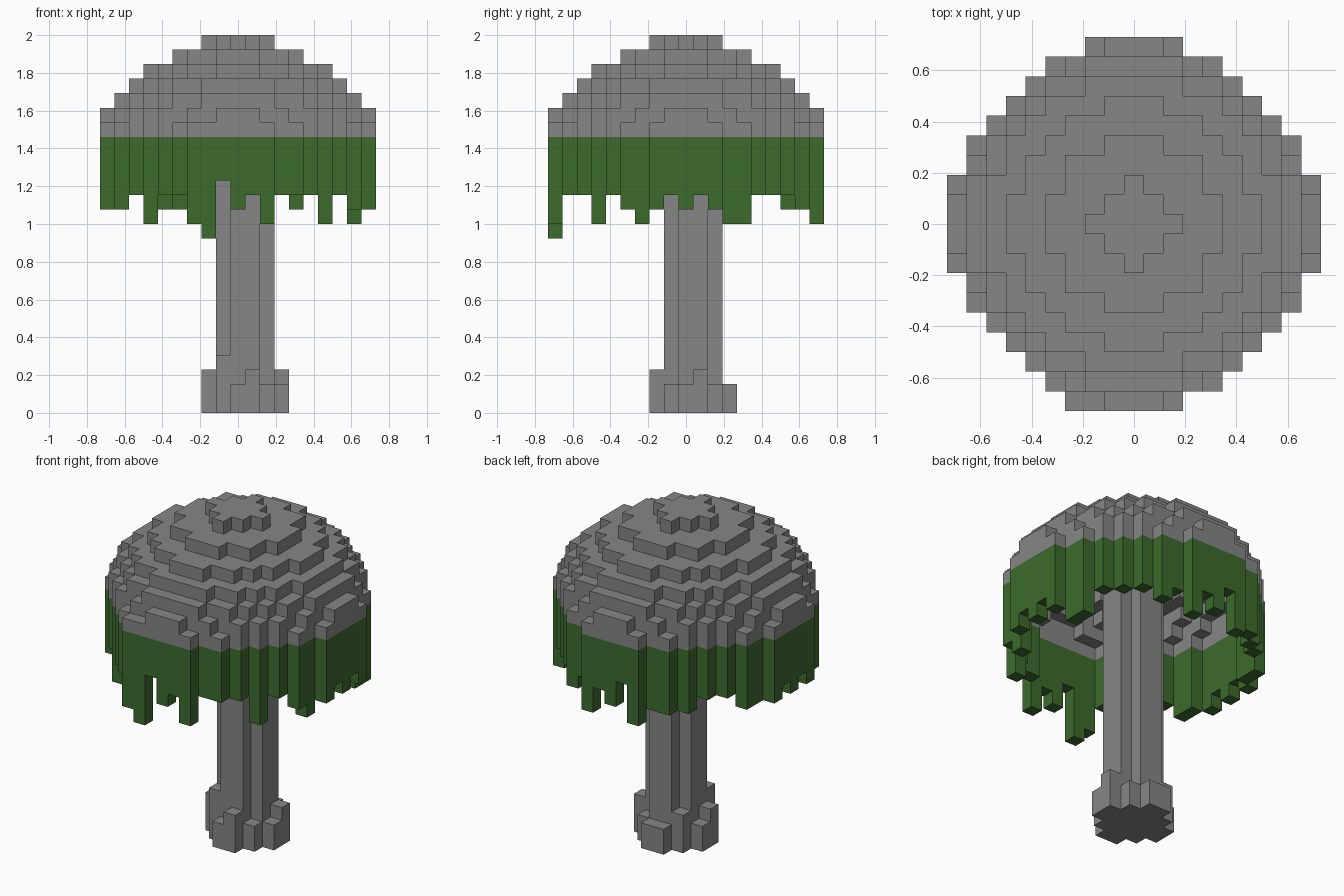
import bpy
import bmesh
from mathutils import Vector

cube = bpy.data.objects.get("Cube")
if cube:
    bpy.data.objects.remove(cube, do_unlink=True)

V = 2 / 26  # block size


def material(name, rgb):
    m = bpy.data.materials.new(name)
    m.use_nodes = True
    colour = (*rgb, 1)
    m.diffuse_color = colour
    m.node_tree.nodes["Principled BSDF"].inputs["Base Color"].default_value = colour
    return m


grey = material("grey", (0.24, 0.24, 0.24))
green = material("moss green", (0.045, 0.145, 0.026))


def disc(rows):
    """Stepped disc from the half-width of each row, counted from the middle."""
    return {(x, y) for y in range(1 - len(rows), len(rows))
            for x in range(-rows[abs(y)], rows[abs(y)] + 1)}


def sides(x, y):
    return [(x + 1, y), (x - 1, y), (x, y + 1), (x, y - 1)]


# Dome: stepped discs, hollowed to a one-block shell
RIM = 19
discs = [disc(rows) for rows in (
    [9, 9, 9, 8, 8, 7, 6, 5, 4, 2],
    [9, 9, 8, 8, 7, 7, 6, 5, 3, 1],
    [8, 8, 8, 7, 7, 6, 5, 4, 2],
    [7, 7, 7, 6, 6, 5, 4, 2],
    [6, 6, 5, 5, 4, 3, 1],
    [4, 4, 3, 3, 1],
    [2, 1, 0])]
discs[0].add((-3, -9))
dome = set()
for i, layer in enumerate(discs):
    above = discs[i + 1] if i + 1 < len(discs) else set()
    for c in layer:
        if c not in above or any(n not in layer for n in sides(*c)):
            dome.add((*c, RIM + i))

# Hanging fringe: lowest block by column across and by column deep
across = [13, 14, 15, 13, 14, 13, 13, 12, 16, 14, 15, 13, 15, 14, 15, 13, 15, 13, 14]
deep = [12, 15, 15, 13, 15, 14, 13, 14, 15, 14, 15, 14, 13, 13, 15, 15, 14, 14, 13]
fringe = set()
for x, y in discs[0]:
    if any(n not in discs[0] for n in sides(x, y)):
        low = max(across[x + 9], deep[y + 9])
        fringe |= {(x, y, z) for z in range(low, RIM)}

# Stem: four by four post without its corners
span = range(-1, 3)
ends = (-1, 2)
stem = {(x, y, z) for x in span for y in span for z in range(RIM + 6)
        if not (x in ends and y in ends)}

# Foot: short uneven columns around the stem
foot_heights = {
    (-1, -1): 4, (2, -1): 2, (-1, 2): 3, (2, 2): 2,
    (0, -2): 2, (1, -2): 3, (0, 3): 2, (1, 3): 2,
    (-2, 0): 3, (-2, 1): 2, (3, 0): 2, (3, 1): 3}
foot = {(*c, z) for c, h in foot_heights.items() for z in range(h)}

solid = dome | fringe | stem | foot


def build(name, cells, mat):
    """Outer skin of a set of blocks, with flat regions merged."""
    bm = bmesh.new()
    for cell in sorted(cells):
        centre = Vector(cell) + Vector((0, 0, 0.5))
        for axis in range(3):
            for sign in (-1, 1):
                n = Vector((0, 0, 0))
                n[axis] = sign
                if tuple(int(a + b) for a, b in zip(cell, n)) in solid:
                    continue
                u = Vector((0, 0, 0))
                u[(axis + 1) % 3] = 0.5
                w = n.cross(u)
                mid = centre + n * 0.5
                corners = (mid - u - w, mid + u - w, mid + u + w, mid - u + w)
                bm.faces.new([bm.verts.new(p * V) for p in corners])
    bmesh.ops.remove_doubles(bm, verts=bm.verts, dist=0.001)
    bmesh.ops.dissolve_limit(bm, angle_limit=0.01, verts=bm.verts, edges=bm.edges)
    mesh = bpy.data.meshes.new(name)
    bm.to_mesh(mesh)
    bm.free()
    mesh.materials.append(mat)
    bpy.context.collection.objects.link(bpy.data.objects.new(name, mesh))


build("dome", dome, grey)
build("hanging_fringe", fringe, green)
build("stem", stem, grey)
build("stem_foot", foot, grey)
